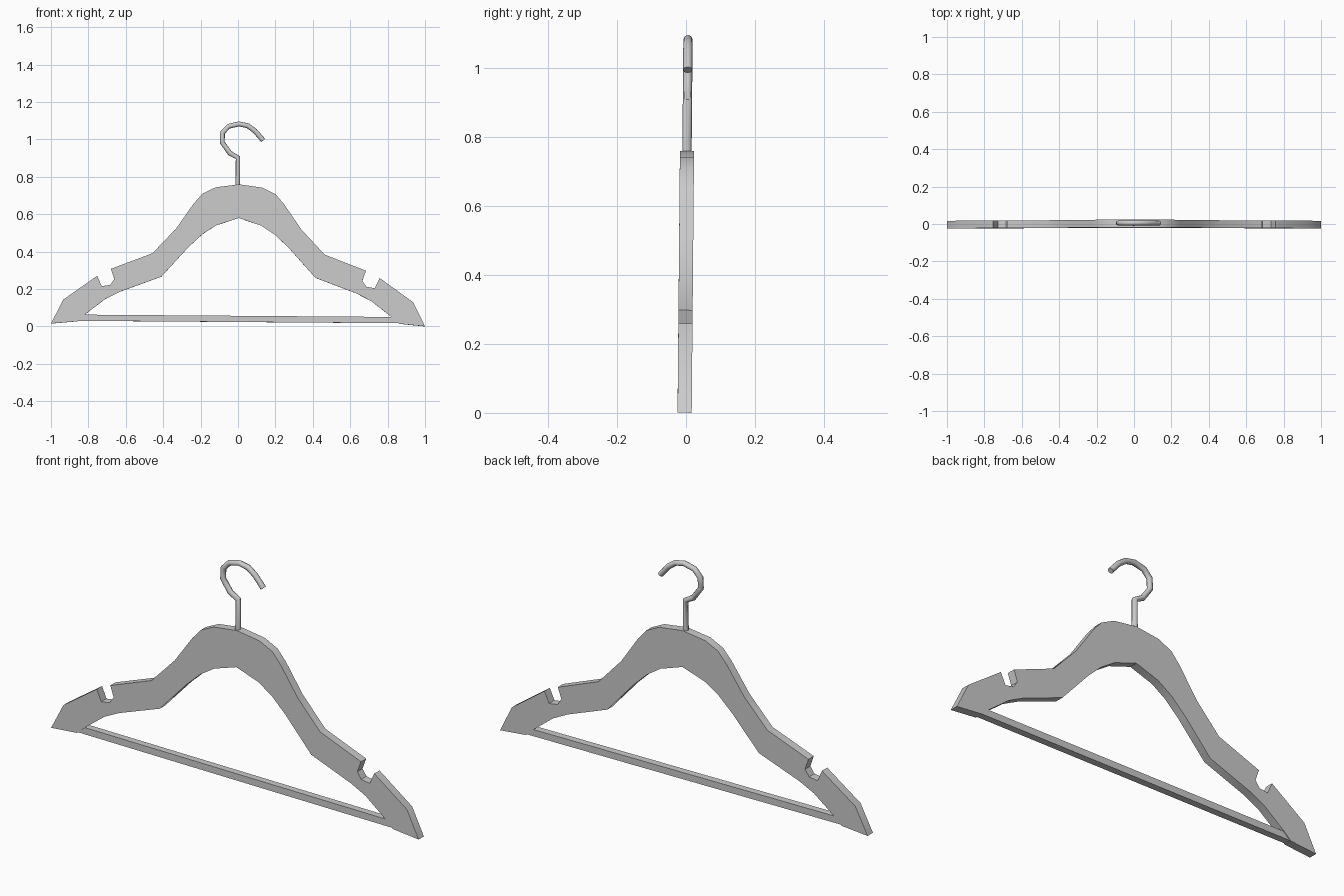
import bpy, bmesh

if "Cube" in bpy.data.objects:
    bpy.data.objects.remove(bpy.data.objects["Cube"])

TILT = (-0.009, 0.0075, 0.0)      # the whole hanger leans very slightly
SHIFT = (0.0, -0.004, 0.0)


def place(ob):
    ob.rotation_euler = TILT
    ob.location = SHIFT


def plate(name, outline, depth):
    """Flat outline in x/z, extruded along y and centred on y = 0."""
    bm = bmesh.new()
    face = bm.faces.new([bm.verts.new((x, -depth / 2, z)) for x, z in outline])
    ext = bmesh.ops.extrude_face_region(bm, geom=[face])
    verts = [v for v in ext["geom"] if isinstance(v, bmesh.types.BMVert)]
    bmesh.ops.translate(bm, verts=verts, vec=(0, depth, 0))
    if not any(len(f.verts) == len(outline) and f.normal.y < 0 for f in bm.faces):
        bm.normal_update()
    bmesh.ops.recalc_face_normals(bm, faces=bm.faces)
    me = bpy.data.meshes.new(name)
    bm.to_mesh(me)
    bm.free()
    ob = bpy.data.objects.new(name, me)
    bpy.context.collection.objects.link(ob)
    place(ob)
    return ob


def smooth(ob, angle):
    bpy.ops.object.select_all(action='DESELECT')
    ob.select_set(True)
    bpy.context.view_layer.objects.active = ob
    bpy.ops.object.shade_smooth_by_angle(angle=angle)


# Shoulder body: right half outline from top centre round to bottom centre
half = [
    (0, 0.76), (0.125, 0.743), (0.195, 0.709), (0.242, 0.655), (0.335, 0.521),
    (0.46, 0.388),
    # strap notch
    (0.682, 0.303), (0.663, 0.249), (0.685, 0.217), (0.73, 0.21), (0.755, 0.265),
    # shoulder tip
    (0.935, 0.137), (1.0, 0.008), (0.86, 0.021), (0.82, 0.057),
    # inner edge
    (0.71, 0.142), (0.63, 0.182), (0.412, 0.263), (0.27, 0.42), (0.195, 0.491),
    (0.12, 0.54), (0, 0.58),
]
mirrored = [(-x, z) for x, z in reversed(half[1:-1])]
smooth(plate("shoulder_body", half + mirrored, 0.041), 0.5)

# Trouser bar
plate("trouser_bar", [(-0.87, 0.024), (0.87, 0.024), (0.87, 0.057), (-0.87, 0.057)], 0.034)

# Hook: stem and open loop as one round tube
path = [
    (-0.007, 0.74), (-0.007, 0.903), (-0.05, 0.926), (-0.092, 0.984),
    (-0.09, 1.036), (-0.058, 1.07), (-0.004, 1.083), (0.044, 1.074),
    (0.083, 1.046), (0.127, 0.996),
]
curve = bpy.data.curves.new("hook", 'CURVE')
curve.dimensions = '3D'
curve.bevel_depth = 0.0135
curve.bevel_resolution = 2
curve.use_fill_caps = True
spline = curve.splines.new('POLY')
spline.points.add(len(path) - 1)
for point, (x, z) in zip(spline.points, path):
    point.co = (x, 0, z, 1)
hook = bpy.data.objects.new("hook", curve)
bpy.context.collection.objects.link(hook)
place(hook)
bpy.ops.object.select_all(action='DESELECT')
hook.select_set(True)
bpy.context.view_layer.objects.active = hook
bpy.ops.object.convert(target='MESH')
smooth(bpy.context.view_layer.objects.active, 0.9)
